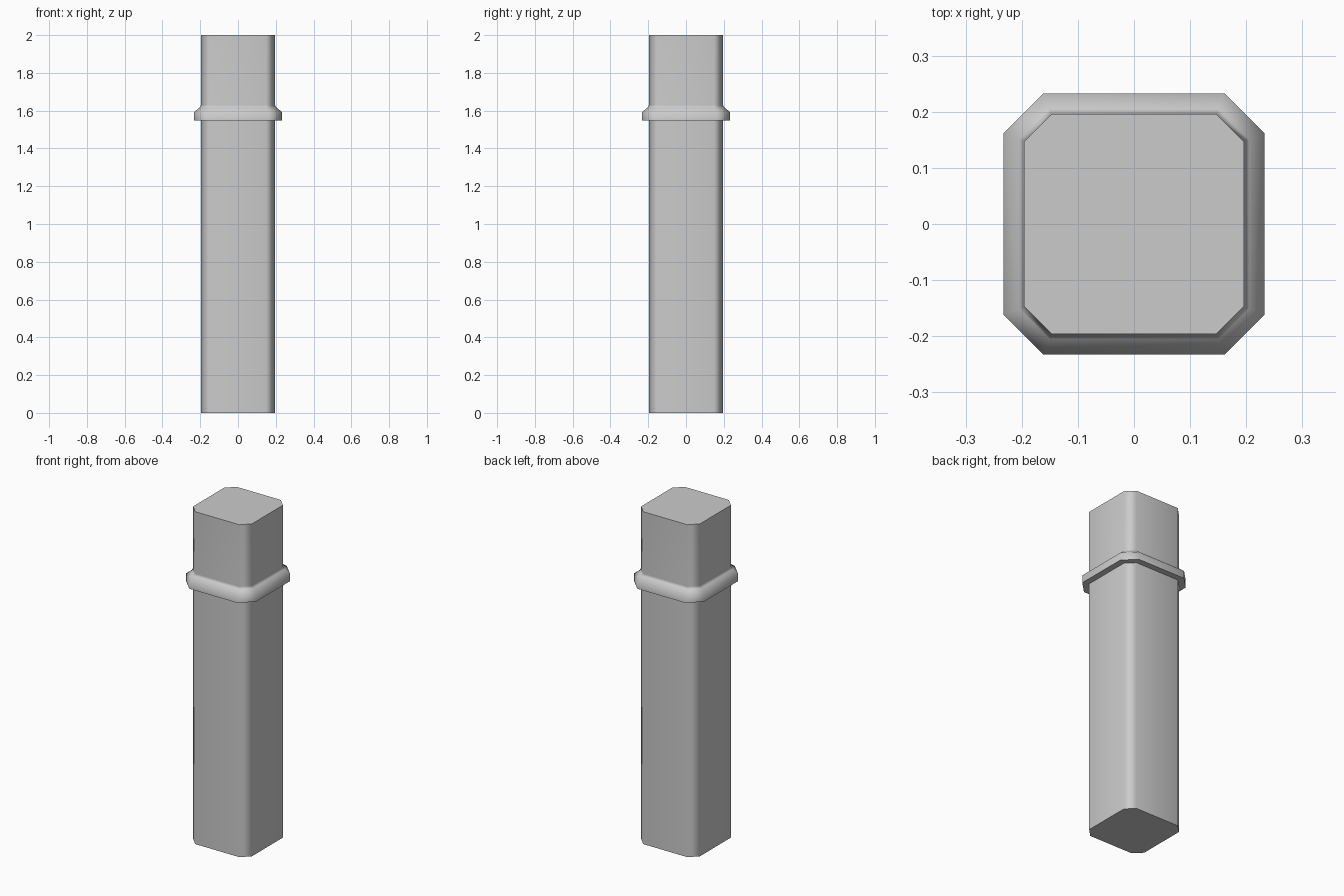
import bpy, bmesh, math

if "Cube" in bpy.data.objects:
    bpy.data.objects.remove(bpy.data.objects["Cube"])

# Chamfered-square rings up the post: (z, half width, half length of the flat side)
LEVELS = [
    (0.0, 0.196, 0.147),
    (1.547, 0.196, 0.147),   # underside of collar, inner
    (1.547, 0.233, 0.161),   # underside of collar, outer
    (1.593, 0.233, 0.161),   # collar rim
    (1.615, 0.205, 0.151),   # collar slope
    (1.628, 0.196, 0.147),
    (2.0, 0.196, 0.147),
]


def octagon(bm, z, h, c):
    pts = [(h, -c), (h, c), (c, h), (-c, h), (-h, c), (-h, -c), (-c, -h), (c, -h)]
    return [bm.verts.new((x, y, z)) for x, y in pts]


def loft(name, levels):
    bm = bmesh.new()
    rings = [octagon(bm, *lv) for lv in levels]
    for a, b in zip(rings, rings[1:]):
        for i in range(8):
            j = (i + 1) % 8
            bm.faces.new((a[i], a[j], b[j], b[i]))
    bm.faces.new(rings[0][::-1])
    bm.faces.new(rings[-1])
    mesh = bpy.data.meshes.new(name)
    bm.to_mesh(mesh)
    bm.free()
    ob = bpy.data.objects.new(name, mesh)
    bpy.context.collection.objects.link(ob)
    return ob


# Post with its raised collar
post = loft("collared_post", LEVELS)
bpy.context.view_layer.objects.active = post
post.select_set(True)
bpy.ops.object.shade_smooth_by_angle(angle=math.radians(60))

# Keep the broad faces flat while the chamfers blend
wn = post.modifiers.new("flat_faces", 'WEIGHTED_NORMAL')
wn.keep_sharp = True
